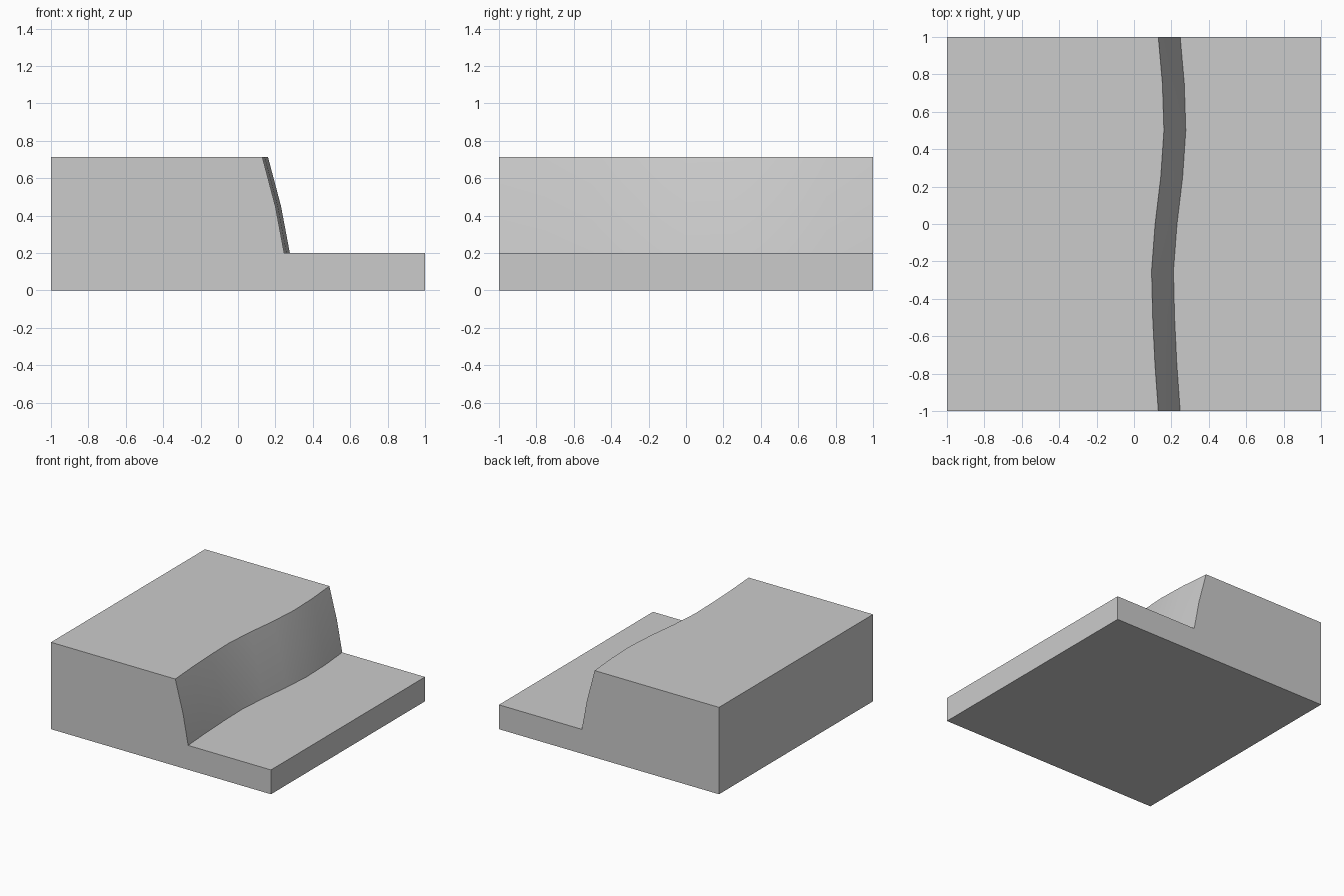
import bpy, bmesh, math

if "Cube" in bpy.data.objects:
    bpy.data.objects.remove(bpy.data.objects["Cube"])

TOP, LEDGE = 0.714, 0.2
# x of the cliff's top edge at even steps from front (y=-1) to back (y=1)
edge_x = [0.13, 0.112, 0.1, 0.094, 0.113, 0.143, 0.16, 0.152, 0.13]


def section(x):
    """Cross-section of the stepped block, seen from the front."""
    return [(-1, 0), (1, 0), (1, LEDGE), (x + 0.117, LEDGE),
            (x + 0.07, 0.45), (x, TOP), (-1, TOP)]


# Terrain block: sections lofted along y, capped at both ends
bm = bmesh.new()
rings = []
for i, x in enumerate(edge_x):
    y = -1 + 2 * i / (len(edge_x) - 1)
    rings.append([bm.verts.new((px, y, pz)) for px, pz in section(x)])
for a, b in zip(rings, rings[1:]):
    for j in range(len(a)):
        k = (j + 1) % len(a)
        bm.faces.new((a[j], b[j], b[k], a[k]))
bm.faces.new(rings[0])
bm.faces.new(rings[-1][::-1])
bmesh.ops.recalc_face_normals(bm, faces=bm.faces)

mesh = bpy.data.meshes.new("cliff_block")
bm.to_mesh(mesh)
bm.free()
cliff = bpy.data.objects.new("cliff_block", mesh)
bpy.context.collection.objects.link(cliff)

# Smooth cliff face, crisp rims
bpy.context.view_layer.objects.active = cliff
cliff.select_set(True)
bpy.ops.object.shade_smooth_by_angle(angle=math.radians(30))
